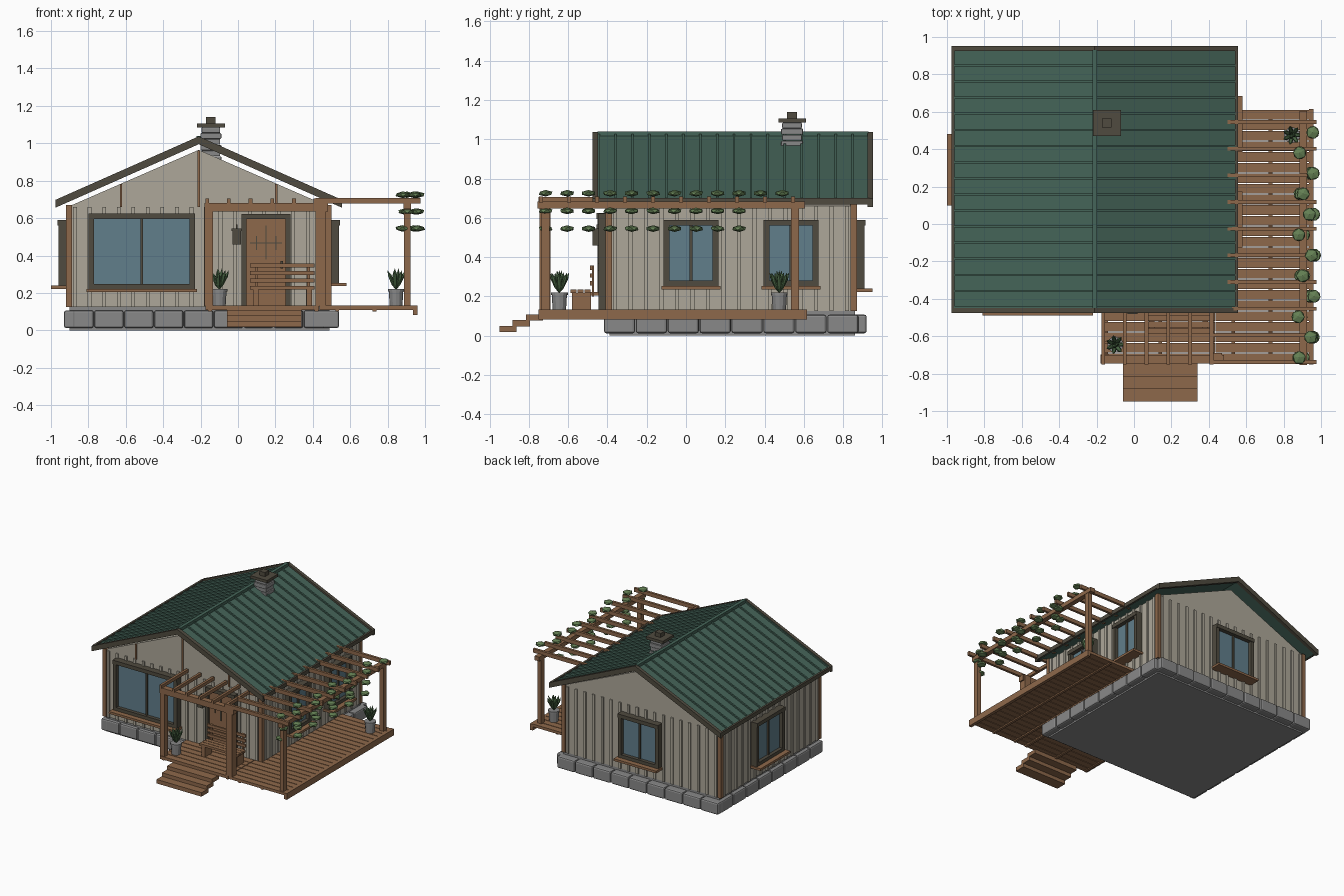
import bpy, bmesh, math, random
from mathutils import Matrix, Vector

random.seed(4)
old = bpy.data.objects.get("Cube")
if old:
    bpy.data.objects.remove(old)


def material(name, rgb):
    m = bpy.data.materials.new(name)
    m.use_nodes = True
    m.diffuse_color = (*rgb, 1)
    m.node_tree.nodes["Principled BSDF"].inputs["Base Color"].default_value = (*rgb, 1)
    return m


SIDING = material("beige siding", (.42, .39, .32))
WOOD = material("warm wood", (.27, .14, .07))
TRIM = material("dark trim", (.08, .07, .05))
ROOF = material("green metal roof", (.06, .13, .1))
GLASS = material("blue glass", (.12, .21, .26))
STONE = material("grey stone", (.25, .25, .25))
LEAF = material("vine green", (.13, .22, .09))
PLANT = material("plant green", (.07, .14, .06))


def finish(name, bm, mat, bevel=0):
    bmesh.ops.recalc_face_normals(bm, faces=bm.faces)
    mesh = bpy.data.meshes.new(name)
    bm.to_mesh(mesh)
    bm.free()
    mesh.materials.append(mat)
    ob = bpy.data.objects.new(name, mesh)
    bpy.context.collection.objects.link(ob)
    if bevel:
        mod = ob.modifiers.new("soft edges", "BEVEL")
        mod.width, mod.segments = bevel, 2
    return ob


def boxes(name, mat, spans, place=Matrix(), bevel=0):
    """Each span is x0, x1, y0, y1, z0, z1."""
    bm = bmesh.new()
    for a, b, c, d, e, f in spans:
        mid = Matrix.Translation(((a + b) / 2, (c + d) / 2, (e + f) / 2))
        bmesh.ops.create_cube(bm, size=1, matrix=place @ mid @ Matrix.Diagonal((b - a, d - c, f - e, 1)))
    return finish(name, bm, mat, bevel)


def prism(name, mat, outline, y_spans):
    """Outline in x, z pushed along y."""
    bm = bmesh.new()
    for y0, y1 in y_spans:
        face = bm.faces.new([bm.verts.new((x, y0, z)) for x, z in outline])
        new = bmesh.ops.extrude_face_region(bm, geom=[face])["geom"]
        bmesh.ops.translate(bm, vec=(0, y1 - y0, 0), verts=[v for v in new if isinstance(v, bmesh.types.BMVert)])
    return finish(name, bm, mat)


# House shell
CX, CY, HX, HY = -.21, .23, .70, .63
EAVE, APEX = .66, .965
L, R, F, B = CX - HX, CX + HX, CY - HY, CY + HY
prism("house_walls", SIDING, [(L, .125), (R, .125), (R, EAVE), (CX, APEX), (L, EAVE)], [(F, B)])
boxes("foundation_core", STONE, [(L + .01, R, F + .01, B, 0, .125)])

# Every wall: centre, length, angle, how far its stones stand out
walls = {
    "front": ((CX, F, 0), 2 * HX, 0, .015),
    "left": ((R, CY, 0), 2 * HY, 90, .05),
    "back": ((CX, B, 0), 2 * HX, 180, .06),
    "right": ((L, CY, 0), 2 * HY, -90, .02),
}


def frame_of(side):
    pos, length, angle, out = walls[side]
    return Matrix.Translation(pos) @ Matrix.Rotation(math.radians(angle), 4, "Z")


for side, (pos, length, angle, out) in walls.items():
    place = frame_of(side)
    count = round(length / .08)
    xs = [-length / 2 + length * (i + .5) / count for i in range(count)]
    boxes(side + "_battens", SIDING, [(x - .01, x + .01, -.01, .01, .125, EAVE) for x in xs], place)
    count = round(length / .15)
    step = (length + .04) / count
    boxes(side + "_foundation_stones", STONE,
          [(-length / 2 - .02 + i * step + .002, -length / 2 - .02 + (i + 1) * step - .002, -out, .04, .012, .107)
           for i in range(count)], place, .012)

boxes("corner_posts", WOOD, [(x - .016, x + .016, y - .016, y + .016, .125, .67)
                             for x in (L + .006, R - .006) for y in (F + .006, B - .006)])
boxes("gable_studs", WOOD, [(CX + d - .006, CX + d + .006, F - .01, F, EAVE, APEX - abs(d) * .436 - .003)
                            for d in (-.415, 0, .415)])


# Windows
def window(name, side, x, width, z0, z1, mull=.007):
    place = frame_of(side) @ Matrix.Translation((x, 0, 0))
    w, t = width / 2, .03
    boxes(name + "_glass", GLASS, [(-w + t, w - t, -.022, 0, z0 + t, z1 - t)], place)
    outer = [(-w, -w + t, -.05, 0, z0, z1), (w - t, w, -.05, 0, z0, z1),
             (-w, w, -.05, 0, z0, z0 + t), (-w, w, -.055, 0, z1 - t, z1),
             (-mull, mull, -.034, 0, z0 + t, z1 - t)]
    boxes(name + "_frame", TRIM, outer, place)
    boxes(name + "_sill", WOOD, [(-w - .01, w + .01, -.09, 0, z0 - .014, z0 + .004)], place)


window("front_window", "front", -.305, .57, .218, .625)
window("left_window_a", "left", -.205, .28, .25, .59)
window("left_window_b", "left", .305, .28, .25, .59)
window("back_window", "back", 0, .36, .235, .59)
window("right_window", "right", -.06, .36, .235, .59)

# Door and lantern
D = F - .03
boxes("door_frame", TRIM, [(.02, .046, D - .015, F, .13, .62), (.254, .28, D - .015, F, .13, .62),
                           (.02, .28, D - .015, F, .595, .622)])
boxes("door", WOOD, [(.046, .254, D, F, .13, .595)])
boxes("door_ironwork", TRIM, [(.146, .152, D - .006, D, .38, .56), (.065, .235, D - .006, D, .464, .47)]
      + [(x, x + .006, D - .006, D, .43, .505) for x in (.095, .2)]
      + [(.228, .24, D - .02, D, .33, .37)])
boxes("lantern", TRIM, [(-.03, .015, -.475, -.43, .46, .535), (-.035, .02, -.48, -.425, .53, .545),
                        (-.012, -.002, -.455, -.445, .54, .565), (-.015, .001, -.44, F, .49, .52)])


# Roof: chevron profiles pushed along y
def chevron(name, mat, half, top, thick, y_spans):
    low = top - half * .443
    prism(name, mat, [(CX - half, low), (CX, top), (CX + half, low), (CX + half, low - thick),
                      (CX, top - thick), (CX - half, low - thick)], y_spans)


chevron("roof_panels", ROOF, .755, 1.022, .02, [(-.455, .935)])
ribs = [-.445 + i * .0862 for i in range(17)]
chevron("roof_ribs", ROOF, .757, 1.033, .012, [(y - .006, y + .006) for y in ribs])
chevron("barge_boards", TRIM, .765, 1.037, .042, [(-.475, -.448), (.925, .952)])
boxes("eave_fascia", TRIM, [(CX + s * .758 - .008, CX + s * .758 + .008, -.455, .935, .668, .7) for s in (-1, 1)])
boxes("ridge_cap", ROOF, [(CX - .013, CX + .013, -.45, .93, 1.015, 1.04)])

# Chimney
courses = []
for i in range(6):
    g = .05 if i % 2 else .056
    courses.append((-.145 - g, -.145 + g, .54 - g, .54 + g, .9 + i * .031, .93 + i * .031))
boxes("chimney_stones", STONE, courses, bevel=.005)
boxes("chimney_cap", TRIM, [(-.22, -.07, .47, .61, 1.085, 1.107), (-.17, -.12, .515, .565, 1.1, 1.14)])

# Decks, boards laid along x
step = .0567
rows = [(-.745 + i * step, -.745 + (i + 1) * step - .005) for i in range(24)]
boxes("side_deck_boards", WOOD, [(.437 if a < F - .03 else .5, .945, a, b, .11, .132) for a, b in rows])
boxes("porch_deck_boards", WOOD, [(-.175, .432, a, b, .108, .132) for a, b in rows[:6]])
boxes("deck_rim", WOOD, [(.935, .96, -.75, .615, .082, .132)])
boxes("deck_joists", WOOD, [(x, x + .02, -.74, e, .1, .112) for x, e in
                            ((-.16, F), (.13, F), (.41, F), (.52, .6), (.72, .6))])
boxes("steps", WOOD, [(-.06, .34, -.95 + i * .067, -.862 + i * .067, .018 + i * .029, .05 + i * .029) for i in range(3)])

# Pergola
boxes("porch_posts", WOOD, [(-.178, -.135, -.74, -.697, .13, .64), (.415, .47, -.745, -.69, .13, .68)])
boxes("porch_beam", WOOD, [(-.18, .48, -.745, -.7, .635, .682)])
boxes("porch_rafters", WOOD, [(x - .01, x + .01, -.75, -.41, .68, .706) for x in [-.165 + i * .116 for i in range(6)]])
boxes("side_posts", WOOD, [(.888, .922, y - .02, y + .02, .13, .652) for y in (-.715, .555)])
boxes("side_beam", WOOD, [(.885, .925, -.755, .605, .648, .682)])
rafter_ys = [.545 - i * .1425 for i in range(10)]
boxes("side_rafters", WOOD, [(.415 if y < F else .5, .975, y - .01, y + .01, .677, .708) for y in rafter_ys])

# Vine leaf clumps in three tiers
bm = bmesh.new()
for z, count in ((.725, 12), (.635, 10), (.545, 10)):
    for i in range(count):
        x = (.955 if (i + count) % 2 else .9) + random.uniform(-.025, .01)
        spot = Matrix.Translation((x, -.715 + i * .1095, z))
        turn = Matrix.Rotation(random.uniform(0, 3), 4, "Z")
        bmesh.ops.create_icosphere(bm, subdivisions=1, radius=1, matrix=spot @ turn @ Matrix.Diagonal((.039, .039, .017, 1)))
finish("vine_leaves", bm, LEAF)

# Bench with its back toward the house
boxes("bench", WOOD, [(.065, .41, y, y + .031, .218, .236) for y in (-.588, -.553, -.518)]
      + [(.065, .41, -.49, -.476, z, z + .022) for z in (.255, .295, .335)]
      + [(x, x + .03, -.58, -.485, .132, .218) for x in (.08, .365)]
      + [(x, x + .014, -.478, -.468, .2, .357) for x in (.09, .37)])


# Potted plants
def planter(name, x, y):
    spot = Matrix.Translation((x, y, 0))
    bm = bmesh.new()
    for z, depth, r0, r1 in ((.172, .08, .034, .039), (.214, .012, .043, .043)):
        bmesh.ops.create_cone(bm, segments=12, cap_ends=True, radius1=r0, radius2=r1, depth=depth,
                              matrix=spot @ Matrix.Translation((0, 0, z)))
    finish(name + "_pot", bm, STONE)
    bm = bmesh.new()
    for i in range(10):
        lean = .45 if i < 7 else .12
        tilt = Matrix.Rotation(i * math.tau / (7 if i < 7 else 3), 4, "Z") @ Matrix.Rotation(lean, 4, "Y")
        leaf = Matrix.Translation((0, 0, .215)) @ tilt @ Matrix.Translation((0, 0, .06))
        bmesh.ops.create_icosphere(bm, subdivisions=1, radius=1,
                                   matrix=spot @ leaf @ Matrix.Diagonal((.011, .013, .058, 1)))
    finish(name + "_leaves", bm, PLANT)


planter("porch_planter", -.1, -.645)
planter("deck_planter", .845, .475)
